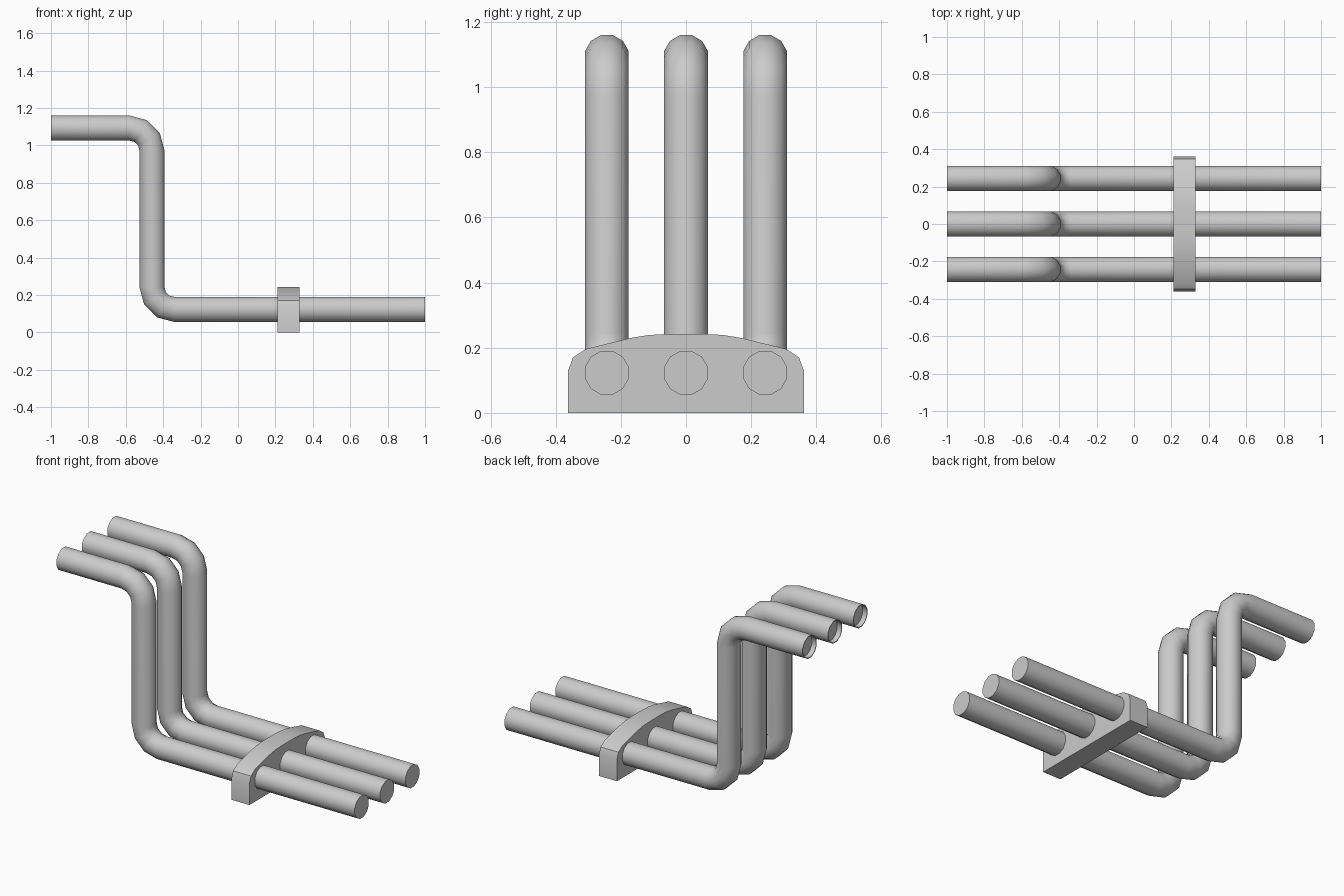
import bpy, bmesh
from math import sin, cos, pi, radians, tan
from mathutils import Vector

if "Cube" in bpy.data.objects:
    bpy.data.objects.remove(bpy.data.objects["Cube"])

SIDES, R = 12, 0.0695
BEND = 0.12


def finish(bm, name):
    bmesh.ops.recalc_face_normals(bm, faces=bm.faces)
    me = bpy.data.meshes.new(name)
    bm.to_mesh(me)
    bm.free()
    ob = bpy.data.objects.new(name, me)
    bpy.context.collection.objects.link(ob)
    bpy.ops.object.select_all(action='DESELECT')
    bpy.context.view_layer.objects.active = ob
    ob.select_set(True)
    bpy.ops.object.shade_smooth_by_angle(angle=radians(35))
    return ob


# Pipe stations: (x, z, tilt of travel direction below horizontal)
def pipe_stations():
    st = [(-1.0, 1.093, 0.0)]
    for i in range(4):                      # upper elbow
        a = i * pi / 6
        st.append((-0.58 + BEND * sin(a), 0.973 + BEND * cos(a), a))
    for i in range(4):                      # lower elbow
        a = pi / 2 - i * pi / 6
        st.append((-0.34 - BEND * sin(a), 0.243 - BEND * cos(a), a))
    st.append((1.0, 0.123, 0.0))
    return st


def ring(bm, x, y, z, a, r):
    vs = []
    for k in range(SIDES):
        t = 2 * pi * (k + 0.5) / SIDES
        u, v = r * cos(t), r * sin(t)
        vs.append(bm.verts.new((x + v * sin(a), y + u, z + v * cos(a))))
    return vs


def make_pipe(name, y):
    bm = bmesh.new()
    # recessed upper end, then the outer skin
    rings = [ring(bm, -0.97, y, 1.093, 0, R - 0.005),
             ring(bm, -1.0, y, 1.093, 0, R - 0.005)]
    rings += [ring(bm, x, y, z, a, R) for x, z, a in pipe_stations()]
    for p, q in zip(rings, rings[1:]):
        for k in range(SIDES):
            j = (k + 1) % SIDES
            bm.faces.new((p[k], p[j], q[j], q[k]))
    bm.faces.new(rings[0])
    bm.faces.new(rings[-1])
    return finish(bm, name)


for name, y in (("pipe_front", -0.243), ("pipe_middle", 0.0), ("pipe_back", 0.243)):
    make_pipe(name, y)

# Clamp: arched profile extruded along x
half = [(0.362, 0), (0.362, 0.13), (0.347, 0.17), (0.308, 0.196),
        (0.17, 0.23), (0.115, 0.239), (0.06, 0.242)]
outline = half + [(-y, z) for y, z in reversed(half)]
bm = bmesh.new()
face = bm.faces.new([bm.verts.new((0.21, y, z)) for y, z in outline])
ext = bmesh.ops.extrude_face_region(bm, geom=[face])
bmesh.ops.translate(bm, vec=(0.12, 0, 0),
                    verts=[g for g in ext["geom"] if isinstance(g, bmesh.types.BMVert)])
finish(bm, "pipe_clamp")
